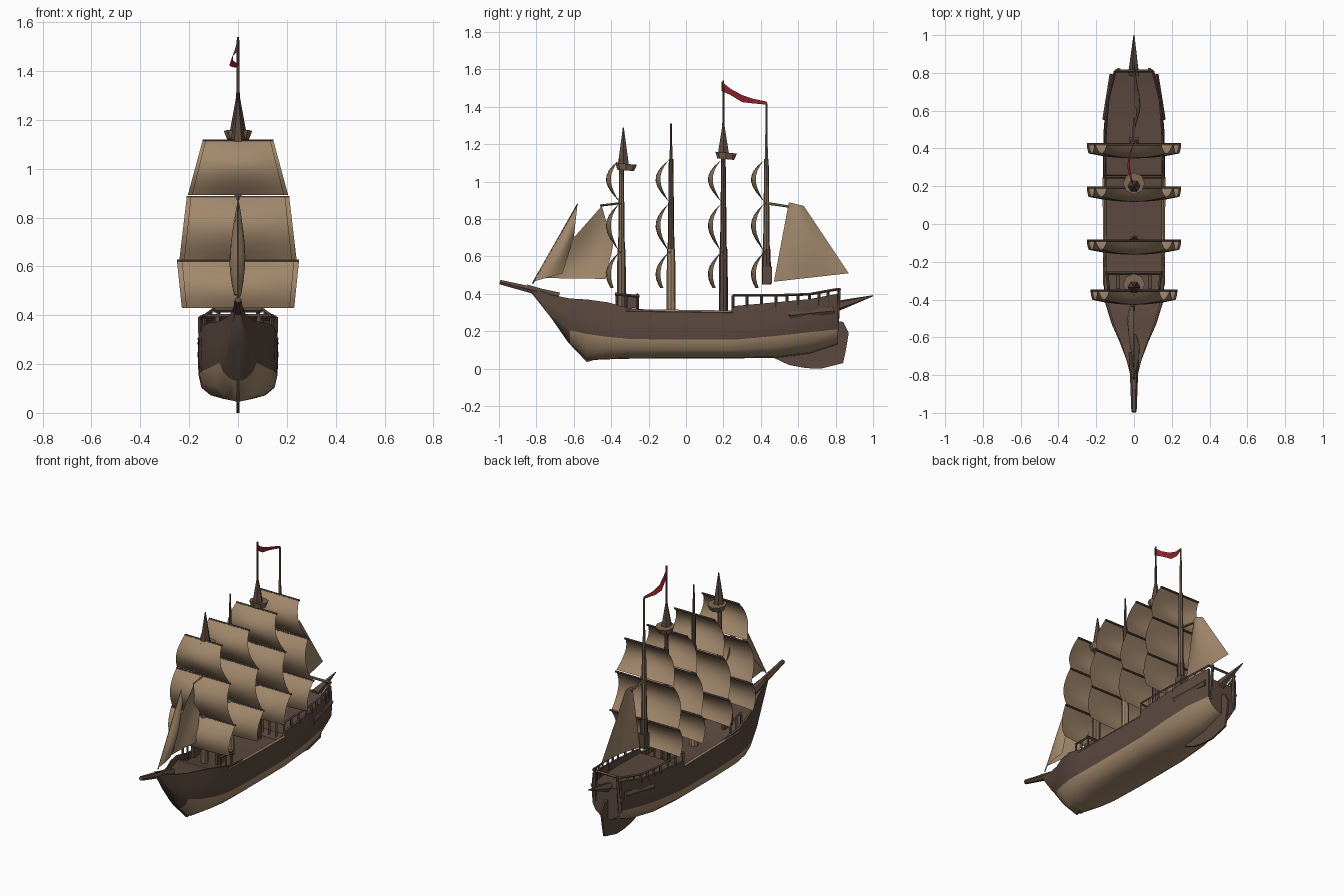
import bpy, bmesh, math
from mathutils import Vector

if "Cube" in bpy.data.objects:
    bpy.data.objects.remove(bpy.data.objects["Cube"])


def mat(name, r, g, b):
    m = bpy.data.materials.new(name)
    m.diffuse_color = (r, g, b, 1)
    m.use_nodes = True
    m.node_tree.nodes["Principled BSDF"].inputs["Base Color"].default_value = m.diffuse_color
    return m


WOOD = mat("dark hull brown", 0.105, 0.066, 0.050)
TAN = mat("canvas tan", 0.36, 0.245, 0.15)
SPAR = mat("spar brown", 0.20, 0.135, 0.085)
RED = mat("flag red", 0.36, 0.02, 0.03)


def obj(name, verts, faces, mats, smooth=False):
    me = bpy.data.meshes.new(name)
    me.from_pydata(verts, [], faces)
    for m in mats:
        me.materials.append(m)
    o = bpy.data.objects.new(name, me)
    bpy.context.collection.objects.link(o)
    if smooth:
        for p in me.polygons:
            p.use_smooth = True
    return o


def fix(o):
    bm = bmesh.new()
    bm.from_mesh(o.data)
    bmesh.ops.recalc_face_normals(bm, faces=bm.faces)
    bm.to_mesh(o.data)
    bm.free()


def rod(name, a, b, r1, r2, m, n=6):
    a, b = Vector(a), Vector(b)
    q = (b - a).to_track_quat('Z', 'Y')
    vs = []
    for c, r in ((a, r1), (b, r2)):
        for i in range(n):
            t = 2 * math.pi * i / n
            vs.append(c + q @ Vector((r * math.cos(t), r * math.sin(t), 0)))
    fs = [(i, (i + 1) % n, n + (i + 1) % n, n + i) for i in range(n)]
    fs += [tuple(reversed(range(n))), tuple(range(n, 2 * n))]
    return obj(name, vs, fs, [m])


def box(name, c, s, m):
    vs = [(c[0] + i * s[0] / 2, c[1] + j * s[1] / 2, c[2] + k * s[2] / 2)
          for i in (-1, 1) for j in (-1, 1) for k in (-1, 1)]
    fs = [(0, 1, 3, 2), (4, 6, 7, 5), (0, 4, 5, 1), (2, 3, 7, 6), (0, 2, 6, 4), (1, 5, 7, 3)]
    return obj(name, vs, fs, [m])


def plate(name, pts, t, m):
    # side-view outline (y, z) extruded across x
    n = len(pts)
    vs = [(s * t / 2, y, z) for s in (-1, 1) for y, z in pts]
    fs = [tuple(range(n)), tuple(range(2 * n - 1, n - 1, -1))]
    fs += [(i, n + i, n + (i + 1) % n, (i + 1) % n) for i in range(n)]
    o = obj(name, vs, fs, [m])
    fix(o)
    return o


# hull stations: y, half width, keel z, paint line z, rail z, deck z, bilge fullness
ST = [(-0.83, .012, .41, .415, .435, .43, .9),
      (-0.72, .040, .27, .28, .395, .37, .6),
      (-0.62, .078, .13, .205, .375, .34, .45),
      (-0.53, .118, .045, .185, .37, .33, .45),
      (-0.42, .152, .05, .17, .355, .33, .58),
      (-0.31, .162, .053, .16, .325, .28, .66),
      (-0.10, .165, .055, .155, .305, .27, .68),
      (0.24, .165, .055, .155, .305, .27, .68),
      (0.26, .165, .055, .155, .335, .31, .68),
      (0.48, .162, .058, .175, .355, .315, .62),
      (0.66, .147, .080, .195, .372, .32, .52),
      (0.81, .107, .13, .21, .40, .34, .45)]


def section(y, w, zb, zp, zt, zd, f):
    d = zp - zb
    h = [(w * f * .6, zb + .05 * d), (w * f, zb + .17 * d), (w * (.5 + .6 * min(f, .7)), zb + .48 * d),
         (w * .98, zp), (w, zp + .5 * (zt - zp)), (w * .98, zt), (w * .89, zt), (w * .89, zd)]
    return [(0, y, zb)] + [(x, y, z) for x, z in h] + [(-x, y, z) for x, z in reversed(h)]


K = 17
verts = [p for s in ST for p in section(*s)]
faces, idx = [], []
for i in range(len(ST) - 1):
    for j in range(K):
        a, b = i * K + j, i * K + (j + 1) % K
        faces.append((a, b, b + K, a + K))
        idx.append(1 if (j < 4 or j > 12) and 2 <= i else 0)
faces += [tuple(range(K)), tuple(range(len(verts) - 1, len(verts) - K - 1, -1))]
hull = obj("hull", verts, faces, [WOOD, TAN])
for p, k in zip(hull.data.polygons, idx):
    p.material_index = k
fix(hull)
bpy.context.view_layer.objects.active = hull
hull.select_set(True)
bpy.ops.object.shade_smooth_by_angle(angle=math.radians(40))

# rudder, stern boom, stem beak, bowsprit
plate("rudder", [(.46, .062), (.55, .02), (.64, .003), (.72, .0), (.84, .03), (.855, .1), (.87, .19),
                 (.84, .25), (.78, .26), (.6, .12)], .012, WOOD)
rod("stern_boom", (0, .79, .33), (0, 1.0, .39), .032, .003, WOOD, 5)
plate("stem", [(-.85, .45), (-.80, .39), (-.72, .27), (-.63, .14), (-.53, .035), (-.48, .05), (-.6, .3), (-.78, .43)],
      .014, WOOD)
rod("bowsprit", (0, -.995, .463), (0, -.68, .385), .014, .026, WOOD)

for s in (-1, 1):
    # midship rail and quarterdeck railing
    rod("mid_rail", (s * .155, -.32, .310), (s * .157, .25, .302), .009, .009, TAN, 4)
    path = [(.155, .25, .392), (.152, .48, .392), (.137, .66, .398), (.1, .81, .425)]
    for a, b in zip(path, path[1:]):
        rod("quarter_rail", (s * a[0], a[1], a[2]), (s * b[0], b[1], b[2]), .007, .007, WOOD, 4)
        for k in range(3):
            q = Vector(a).lerp(Vector(b), k / 3)
            rod("rail_post", (s * q.x, q.y, .33), (s * q.x, q.y, q.z), .008, .008, WOOD, 4)
    # quarter gallery and stern post
    rod("quarter_gallery", (s * .148, .55, .285), (s * .108, .79, .31), .02, .022, WOOD, 6)
    rod("stern_post", (s * .09, .80, .2), (s * .08, .82, .43), .016, .008, WOOD, 5)
    # foredeck gear
    box("fore_bitts", (s * .085, -.30, .36), (.02, .09, .07), WOOD)
    rod("fore_rail", (s * .13, -.38, .40), (s * .145, -.25, .385), .008, .008, WOOD, 4)
    for y in (-.37, -.32, -.26):
        rod("fore_rail_post", (s * .138, y, .3), (s * .138, y, .39), .008, .008, WOOD, 4)
rod("fore_cross_rail", (-.145, -.26, .395), (.145, -.26, .395), .01, .01, WOOD, 4)
rod("quarter_cross_rail", (-.155, .25, .385), (.155, .25, .385), .008, .008, WOOD, 4)
for x in (-.1, -.05, 0, .05, .1):
    rod("cross_rail_post", (x, .25, .29), (x, .25, .385), .007, .007, WOOD, 4)
rod("stern_cross_rail", (-.1, .81, .42), (.1, .81, .42), .009, .009, WOOD, 4)

# masts: y, foot z, top z, sail scale, lower colour, upper colour
MASTS = [(-.345, .32, 1.16, .92, SPAR, SPAR), (-.08, .27, 1.31, 1, TAN, WOOD),
         (.20, .27, 1.54, 1, WOOD, WOOD), (.43, .45, 1.425, 1, WOOD, SPAR)]
# sails: top z, bottom z, top half width, bottom half width, foot return
SAILS = [(1.115, .893, .145, .205, 1), (.883, .627, .21, .24, 1), (.622, .43, .25, .23, .78)]


def square_sail(name, ym, zt, zb, wt, wb, ret):
    nu, nv, vs = 8, 8, []
    for j in range(nv + 1):
        v = j / nv
        for i in range(nu + 1):
            u = 2 * i / nu - 1
            w = wt + (wb - wt) * v
            bow = math.sin(math.pi * ret * v ** .9)
            y = ym - .012 - bow * (.045 + .026 * (1 - u * u))
            vs.append((w * u, y, zt + (zb - zt) * v))
    r = nu + 1
    fs = [(j * r + i, j * r + i + 1, j * r + r + i + 1, j * r + r + i) for j in range(nv) for i in range(nu)]
    obj(name, vs, fs, [TAN], True)


for ym, z0, z1, sc, m, m2 in MASTS:
    rod("lower_mast", (0, ym, z0), (0, ym, .64), .025, .022, m, 8)
    rod("upper_mast", (0, ym, .64), (0, ym, 1.12), .018, .012, m2, 8)
    rod("topmast", (0, ym, 1.12), (0, ym, z1), .009, .005, m2)
    for zt, zb, wt, wb, ret in SAILS:
        square_sail("square_sail", ym, zt, zb, wt * sc, wb * sc, ret)
        w = wt * sc
        rod("yard", (-w, ym - .008, zt), (w, ym - .008, zt), .006, .006, WOOD)

# mast tops with spires
for ym, z, tip in ((-.335, 1.06, 1.29), (.2, 1.12, 1.32)):
    rod("mast_top", (0, ym + .012, z), (0, ym + .015, z + .035), .045, .058, SPAR, 8)
    rod("spire", (0, ym, z + .03), (0, ym, tip), .034, .003, WOOD, 6)
box("mizzen_gear", (0, .435, .50), (.05, .05, .09), WOOD)


# fore-and-aft sails: quad corners in (y, z), billowed in x
def stay_sail(name, a, b, c, d, billow):
    n, vs = 6, []
    P = [Vector(p) for p in (a, b, c, d)]
    for j in range(n + 1):
        for i in range(n + 1):
            u, v = i / n, j / n
            q = P[0].lerp(P[1], u).lerp(P[3].lerp(P[2], u), v)
            vs.append((billow * math.sin(math.pi * u) * math.sin(math.pi * (.15 + .7 * v)), q.x, q.y))
    r = n + 1
    fs = [(j * r + i, j * r + i + 1, j * r + r + i + 1, j * r + r + i) for j in range(n) for i in range(n)]
    obj(name, vs, fs, [TAN], True)


stay_sail("outer_jib", (-.82, .465), (-.66, .51), (-.60, .70), (-.58, .88), .03)
stay_sail("inner_jib", (-.79, .485), (-.43, .48), (-.39, .66), (-.45, .87), -.035)
stay_sail("spanker", (.47, .465), (.87, .51), (.63, .87), (.55, .89), .035)
rod("jib_stay", (0, -.82, .455), (0, -.58, .88), .004, .003, SPAR, 4)
rod("fore_gaff", (0, -.46, .872), (0, -.35, .885), .006, .006, SPAR, 4)
rod("gaff", (0, .43, .885), (0, .56, .865), .008, .006, SPAR, 5)

# long pennant between the two aft mast heads
top = [(0, .19, 1.535), (-.01, .24, 1.495), (-.022, .30, 1.463), (-.02, .36, 1.443), (0, .43, 1.428)]
low = [(0, .19, 1.485), (-.02, .24, 1.462), (-.035, .30, 1.425), (-.03, .36, 1.418), (0, .43, 1.412)]
obj("pennant", top + low, [(i, i + 1, i + 6, i + 5) for i in range(4)], [RED])
